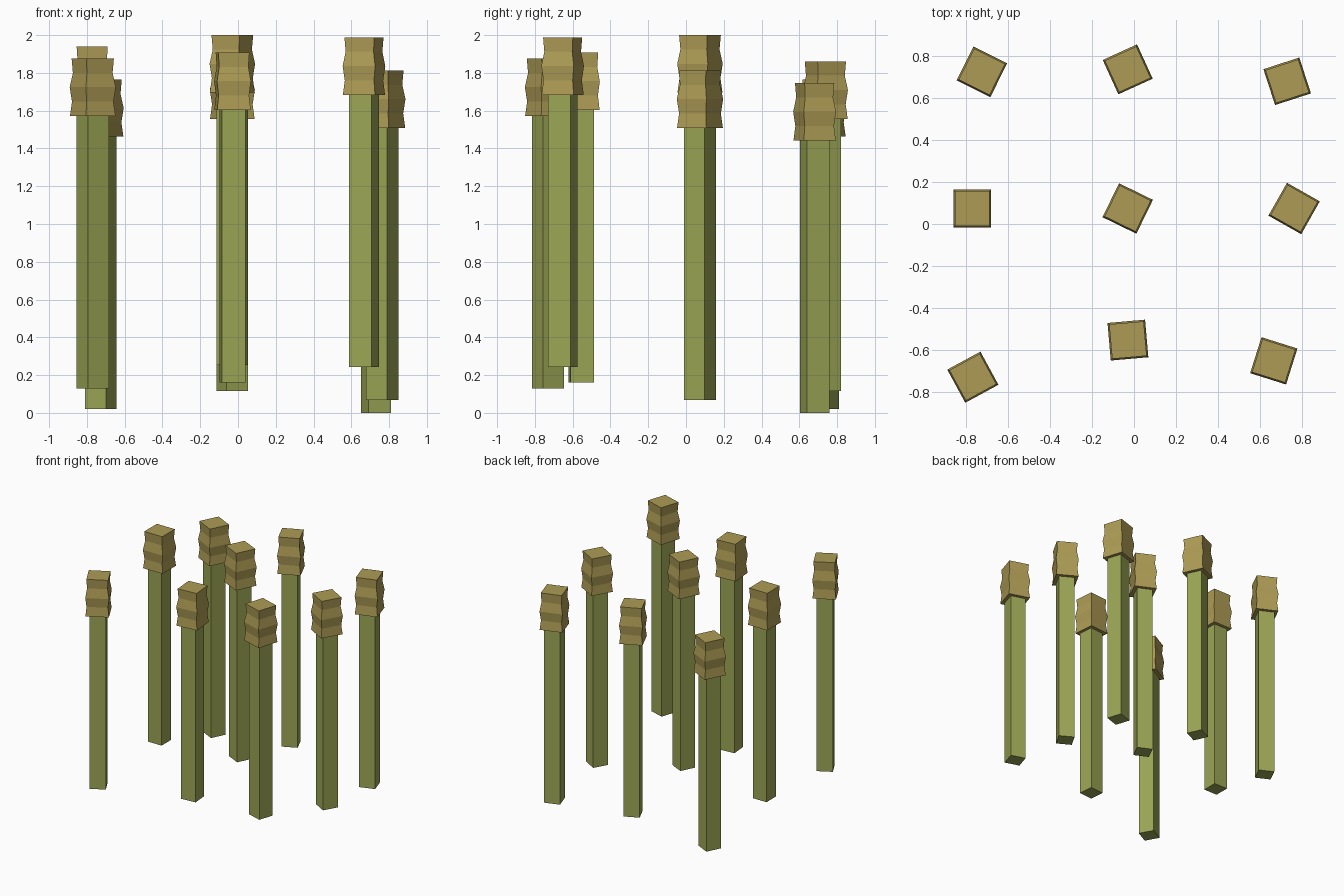
import bpy, bmesh, math

if "Cube" in bpy.data.objects:
    bpy.data.objects.remove(bpy.data.objects["Cube"])

STALK_W, STALK_H, HEAD_H = 0.125, 1.442, 0.304
# head ring widths, bottom to top
HEAD_W = [0.178, 0.162, 0.18, 0.155, 0.165]


def material(name, color):
    m = bpy.data.materials.new(name)
    m.diffuse_color = color
    m.use_nodes = True
    m.node_tree.nodes["Principled BSDF"].inputs["Base Color"].default_value = m.diffuse_color
    return m


def square_loft(name, rings, mat):
    """Stack of square rings (z, width), capped at both ends."""
    bm = bmesh.new()
    loops = []
    for z, w in rings:
        h = w / 2
        loops.append([bm.verts.new((x * h, y * h, z))
                      for x, y in ((-1, -1), (1, -1), (1, 1), (-1, 1))])
    for a, b in zip(loops, loops[1:]):
        for i in range(4):
            j = (i + 1) % 4
            bm.faces.new((a[i], a[j], b[j], b[i]))
    bm.faces.new(loops[0][::-1])
    bm.faces.new(loops[-1])
    me = bpy.data.meshes.new(name)
    bm.to_mesh(me)
    bm.free()
    me.materials.append(mat)
    return me


green = material("stalk_green", (0.33, 0.38, 0.09, 1))
brown = material("head_brown", (0.42, 0.33, 0.09, 1))

stalk_mesh = square_loft("stalk", [(0, STALK_W), (STALK_H, STALK_W)], green)
head_mesh = square_loft(
    "seed_head",
    [(STALK_H + HEAD_H * i / 4, w) for i, w in enumerate(HEAD_W)], brown)

# reeds: x, y, base height, turn in degrees
REEDS = [
    (-0.726, 0.726, 0.02, -26.5), (-0.03, 0.738, 0.115, 24.5), (0.731, 0.681, 0.0, 18),
    (-0.772, 0.074, 0.195, 0), (-0.03, 0.074, 0.254, -26), (0.764, 0.074, 0.067, -29.5),
    (-0.769, -0.731, 0.13, 28.5), (-0.029, -0.554, 0.162, 5), (0.667, -0.653, 0.242, -17.5),
]
for n, (x, y, z, turn) in enumerate(REEDS, 1):
    for part, me in (("stalk", stalk_mesh), ("seed_head", head_mesh)):
        ob = bpy.data.objects.new(f"{part}_{n}", me)
        ob.location = (x, y, z)
        ob.rotation_euler.z = math.radians(turn)
        bpy.context.collection.objects.link(ob)
